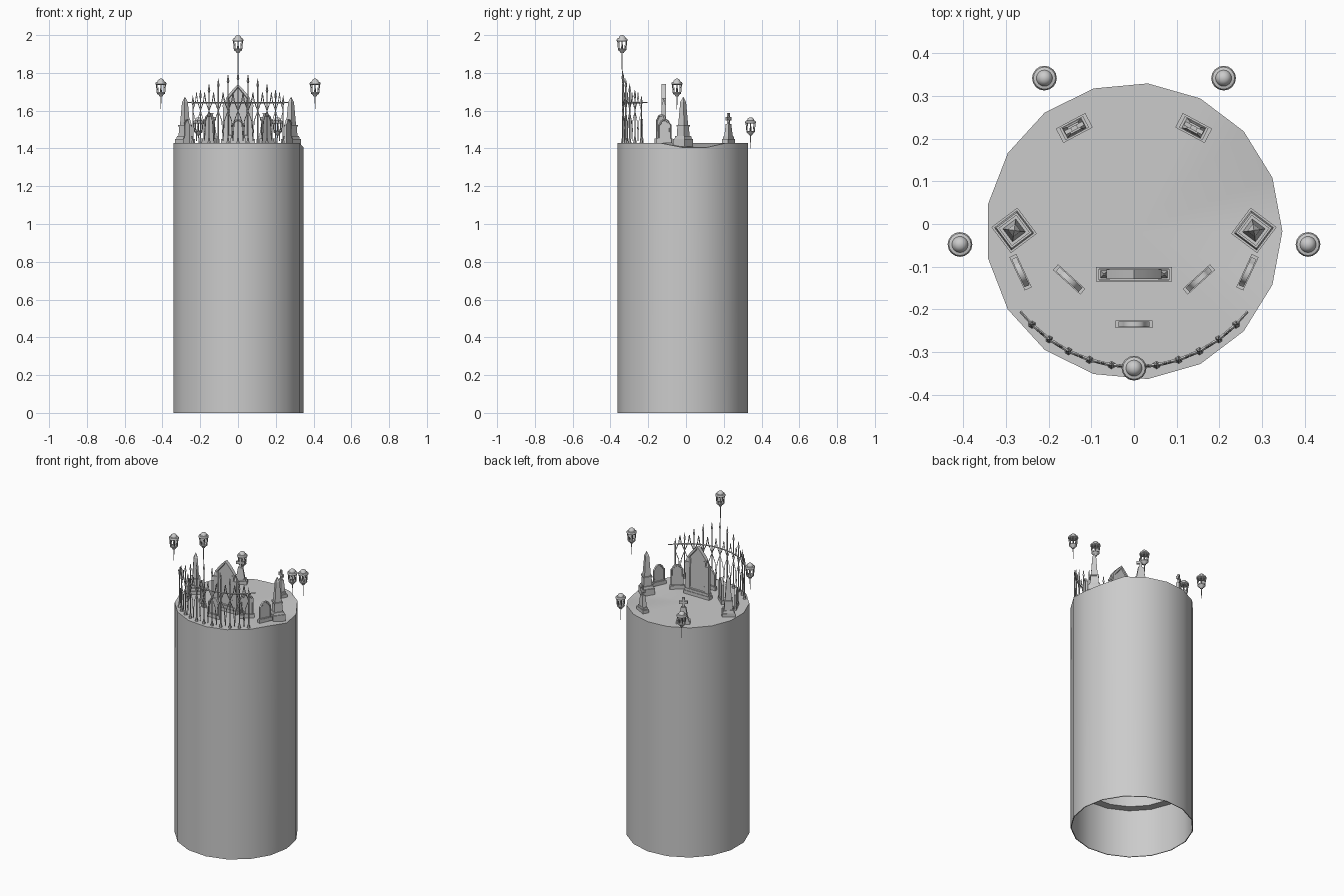
import bpy, bmesh
from math import sin, cos, pi, radians
from mathutils import Matrix, Vector

if "Cube" in bpy.data.objects:
    bpy.data.objects.remove(bpy.data.objects["Cube"])

TOP = 1.43


def finish(name, bm, matrix=None):
    bmesh.ops.recalc_face_normals(bm, faces=bm.faces)
    if matrix:
        bm.transform(matrix)
    me = bpy.data.meshes.new(name)
    bm.to_mesh(me)
    bm.free()
    ob = bpy.data.objects.new(name, me)
    bpy.context.collection.objects.link(ob)
    bpy.ops.object.select_all(action='DESELECT')
    ob.select_set(True)
    bpy.context.view_layer.objects.active = ob
    bpy.ops.object.shade_smooth_by_angle(angle=radians(32))
    return ob


def place(x, y, deg, z=TOP):
    return Matrix.Translation((x, y, z)) @ Matrix.Rotation(radians(deg), 4, 'Z')


def block(bm, w, d, z0, z1, w2=None, d2=None, x=0):
    """Box or tapered block between two heights"""
    w2, d2 = (w if w2 is None else w2), (d if d2 is None else d2)
    rings = []
    for a, b, z in ((w, d, z0), (w2, d2, z1)):
        rings.append([bm.verts.new((x + sx * a / 2, sy * b / 2, z))
                      for sx, sy in ((-1, -1), (1, -1), (1, 1), (-1, 1))])
    lo, hi = rings
    bm.faces.new(lo[::-1])
    bm.faces.new(hi)
    for i in range(4):
        j = (i + 1) % 4
        bm.faces.new((lo[i], lo[j], hi[j], hi[i]))


def slab(bm, outline, d, inset=0):
    """Outline in x,z extruded along y, with an optional recessed panel on both sides"""
    a = [bm.verts.new((x, -d / 2, z)) for x, z in outline]
    b = [bm.verts.new((x, d / 2, z)) for x, z in outline]
    caps = [bm.faces.new(a), bm.faces.new(b[::-1])]
    n = len(a)
    for i in range(n):
        bm.faces.new((a[i], b[i], b[(i + 1) % n], a[(i + 1) % n]))
    bmesh.ops.recalc_face_normals(bm, faces=bm.faces)
    if inset:
        bmesh.ops.inset_individual(bm, faces=caps, thickness=inset)
        bmesh.ops.inset_individual(bm, faces=caps, thickness=inset * 0.3, depth=-d * 0.2)


def rod(bm, p, q, r, r2=None, sides=6):
    p, q = Vector(p), Vector(q)
    v = q - p
    m = Matrix.Translation((p + q) / 2) @ v.to_track_quat('Z', 'Y').to_matrix().to_4x4()
    bmesh.ops.create_cone(bm, cap_ends=True, segments=sides, radius1=r,
                          radius2=r if r2 is None else r2, depth=v.length, matrix=m)


def lathe(bm, profile, sides):
    rings = []
    for r, z in profile:
        if r == 0:
            rings.append([bm.verts.new((0, 0, z))] * sides)
        else:
            rings.append([bm.verts.new((r * cos(2 * pi * i / sides), r * sin(2 * pi * i / sides), z))
                          for i in range(sides)])
    for lo, hi in zip(rings, rings[1:]):
        for i in range(sides):
            j = (i + 1) % sides
            bm.faces.new(list(dict.fromkeys((lo[i], lo[j], hi[j], hi[i]))))
    return rings


# Tall 17-sided plinth, hollow from below with an inner ledge
bm = bmesh.new()
rings = lathe(bm, [(0, TOP), (0.348, TOP), (0.348, 0), (0.343, 0), (0.343, 0.3),
                   (0.295, 0.3), (0.295, 1.38), (0, 1.38)], 17)
for i in (0, 1):
    rings[1][i].co.z = 1.405
finish("ground_column", bm, Matrix.Translation((0, -0.017, 0)))

# Large central headstone with gable and corner posts
bm = bmesh.new()
block(bm, 0.178, 0.034, 0, 0.02)
block(bm, 0.165, 0.028, 0.02, 0.035)
slab(bm, [(-0.06, 0.03), (0.06, 0.03), (0.06, 0.22), (0.064, 0.235), (0.05, 0.255), (0.025, 0.285),
          (0, 0.31), (-0.025, 0.285), (-0.05, 0.255), (-0.064, 0.235), (-0.06, 0.22)], 0.022, 0.012)
for s in (-1, 1):
    block(bm, 0.02, 0.022, 0.03, 0.19, x=s * 0.07)
    block(bm, 0.026, 0.026, 0.19, 0.2, x=s * 0.07)
    block(bm, 0.018, 0.018, 0.2, 0.232, 0.003, 0.003, x=s * 0.07)
finish("main_headstone", bm, place(0, -0.118, 0))


# Small headstones with shouldered round tops
def headstone(name, x, y, deg, h):
    bm = bmesh.new()
    block(bm, 0.086, 0.018, 0, 0.022)
    arch = [(0.026 * cos(pi * i / 8), h - 0.02 + 0.02 * sin(pi * i / 8)) for i in range(9)]
    slab(bm, [(-0.036, 0.02), (0.036, 0.02), (0.036, h - 0.03)] + arch + [(-0.036, h - 0.03)],
         0.013, 0.007)
    finish(name, bm, place(x, y, deg))


headstone("front_headstone", 0, -0.235, 0, 0.125)
for side, s in (("left", -1), ("right", 1)):
    headstone(side + "_inner_headstone", s * 0.152, -0.13, s * 42, 0.15)
    headstone(side + "_outer_headstone", s * 0.266, -0.113, s * 65, 0.125)

    # Obelisk on stepped base
    bm = bmesh.new()
    block(bm, 0.076, 0.076, -0.02, 0.02)
    block(bm, 0.066, 0.066, 0.02, 0.035, 0.06, 0.06)
    block(bm, 0.048, 0.048, 0.035, 0.085, 0.044, 0.044)
    block(bm, 0.052, 0.052, 0.085, 0.093)
    block(bm, 0.038, 0.038, 0.093, 0.215, 0.022, 0.022)
    block(bm, 0.022, 0.022, 0.215, 0.243, 0.001, 0.001)
    finish(side + "_obelisk", bm, place(s * 0.281, -0.015, s * -37))

    # Cross on a tapered pedestal
    bm = bmesh.new()
    block(bm, 0.078, 0.038, -0.005, 0.02)
    block(bm, 0.062, 0.03, 0.02, 0.032)
    block(bm, 0.05, 0.026, 0.032, 0.1, 0.028, 0.018)
    slab(bm, [(-0.007, 0.1), (0.007, 0.1), (0.006, 0.121), (0.024, 0.119), (0.024, 0.137),
              (0.006, 0.135), (0.008, 0.157), (-0.008, 0.157), (-0.006, 0.135),
              (-0.024, 0.137), (-0.024, 0.119), (-0.006, 0.121)], 0.01)
    finish(side + "_cross", bm, place(s * 0.14, 0.225, s * -28))


# Curved iron fence
def arc(deg, z):
    return Vector((0.338 * sin(radians(deg)), 0.003 - 0.338 * cos(radians(deg)), z))


bm = bmesh.new()
angles = [9 * i for i in range(-5, 6)]
for a in angles:
    tip = 1.81 - 0.13 * (abs(a) / 45) ** 1.3
    rod(bm, arc(a, 1.42), arc(a, tip - 0.045), 0.0032)
    rod(bm, arc(a, 1.43), arc(a, 1.465), 0.009, 0.003)
    rod(bm, arc(a, tip - 0.05), arc(a, tip - 0.038), 0.003, 0.007, 4)
    rod(bm, arc(a, tip - 0.038), arc(a, tip), 0.007, 0.0005, 4)
for a, b in zip(angles, angles[1:]):
    m = (a + b) / 2
    rod(bm, arc(a, 1.643), arc(b, 1.643), 0.004, sides=4)
    # pointed arches above the rail and braces below it
    for e in (a, b):
        q = e + (m - e) * 0.75
        rod(bm, arc(e, 1.6), arc(q, 1.65), 0.0025, sides=4)
        rod(bm, arc(q, 1.65), arc(m, 1.695), 0.0025, sides=4)
        rod(bm, arc(e, 1.6), arc(q, 1.545), 0.002, sides=4)
        rod(bm, arc(q, 1.545), arc(m, 1.44), 0.002, sides=4)
for s in (-1, 1):
    rod(bm, arc(s * 45, 1.643), arc(s * 52, 1.643), 0.003, sides=4)
finish("iron_fence", bm)


# Caged lanterns, each with a thin spike below
def lantern(name, x, y, top, tail):
    bm = bmesh.new()
    lathe(bm, [(0, 0), (0.009, -0.002), (0.016, -0.008), (0.019, -0.017), (0.026, -0.019),
               (0.029, -0.024), (0.029, -0.03), (0.024, -0.033), (0, -0.033)], 16)
    lathe(bm, [(0, -0.072), (0.021, -0.072), (0.023, -0.076), (0.021, -0.08), (0.012, -0.087),
               (0.008, -0.095), (0, -0.096)], 16)
    for i in range(8):
        c, s = cos(pi * i / 4), sin(pi * i / 4)
        rod(bm, (0.024 * c, 0.024 * s, -0.031), (0.02 * c, 0.02 * s, -0.074), 0.0025, sides=4)
    rod(bm, (0, 0, -0.073), (0, 0, -0.05), 0.006, 0.004)
    rod(bm, (0, 0, -0.094), (0, 0, -tail), 0.003, 0.001)
    finish(name, bm, place(x, y, 0, top))


lantern("front_lantern", 0, -0.338, 2.0, 0.3)
for side, s in (("left", -1), ("right", 1)):
    lantern(side + "_lantern", s * 0.408, -0.048, 1.77, 0.165)
    lantern(side + "_back_lantern", s * 0.21, 0.342, 1.565, 0.165)
